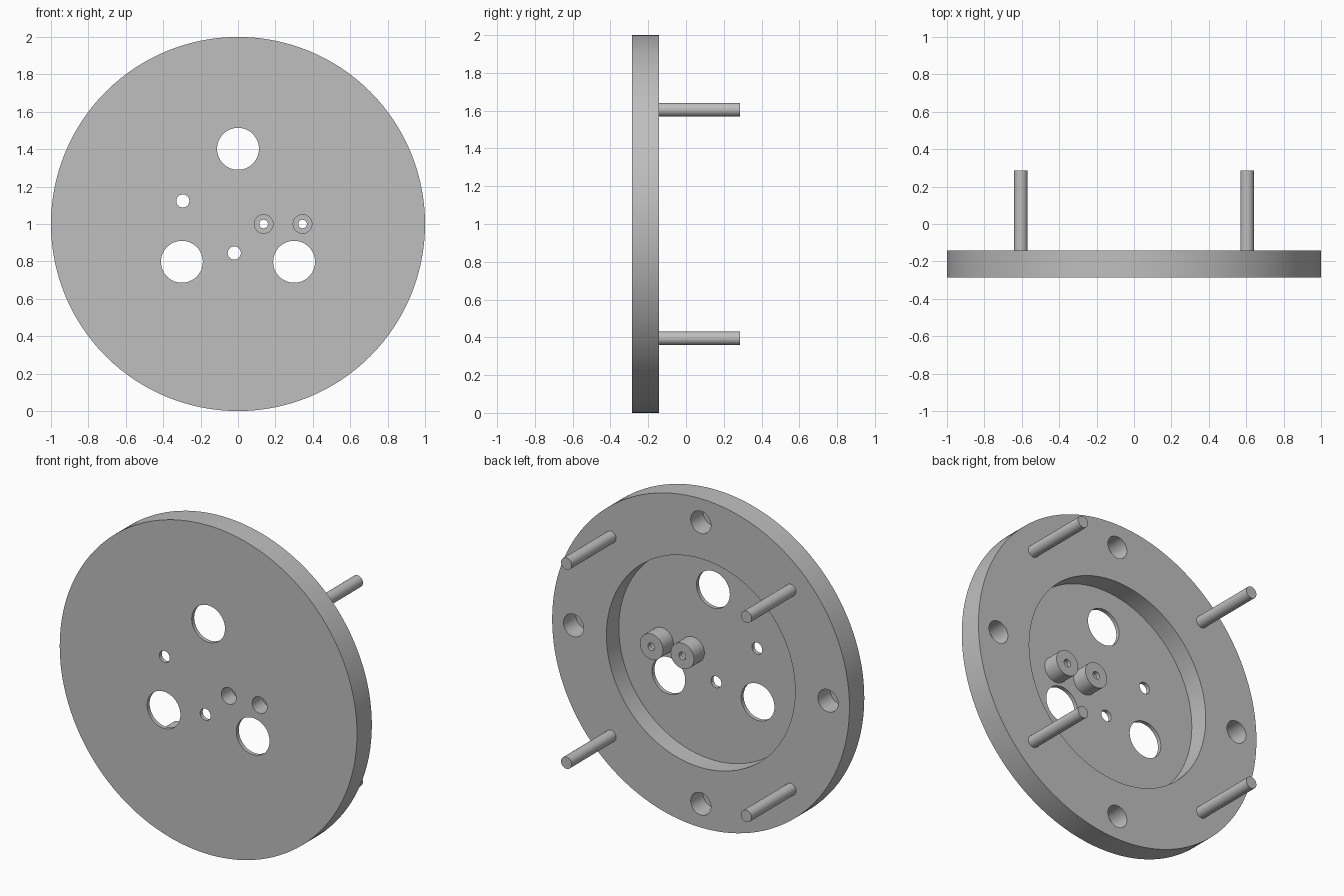
import bpy
import bmesh
from math import pi, radians, sin, cos
from mathutils import Matrix

if "Cube" in bpy.data.objects:
    bpy.data.objects.remove(bpy.data.objects["Cube"], do_unlink=True)

FRONT, BACK, TIP = -0.285, -0.142, 0.285
FLOOR = -0.261       # bottom of the rear recess
BOSS_END = -0.16
MID = 1.0            # height of the disc centre
BOLT_CIRCLE = 0.856

grey = bpy.data.materials.new("plain grey")
grey.use_nodes = True
colour = (0.52, 0.52, 0.52, 1)
grey.diffuse_color = colour
grey.node_tree.nodes["Principled BSDF"].inputs["Base Color"].default_value = colour


def cylinder(name, x, z, radius, y0, y1, sides=48):
    """Cylinder lying along y, from y0 to y1."""
    bm = bmesh.new()
    place = Matrix.Translation((x, (y0 + y1) / 2, z)) @ Matrix.Rotation(pi / 2, 4, 'X')
    bmesh.ops.create_cone(bm, cap_ends=True, segments=sides, radius1=radius,
                          radius2=radius, depth=y1 - y0, matrix=place)
    mesh = bpy.data.meshes.new(name)
    bm.to_mesh(mesh)
    bm.free()
    mesh.materials.append(grey)
    obj = bpy.data.objects.new(name, mesh)
    bpy.context.collection.objects.link(obj)
    return obj


def activate(obj):
    bpy.ops.object.select_all(action='DESELECT')
    obj.select_set(True)
    bpy.context.view_layer.objects.active = obj


def combine(target, tool, operation):
    """Apply a boolean and discard the tool."""
    tool.hide_render = True
    activate(target)
    mod = target.modifiers.new("boolean", 'BOOLEAN')
    mod.operation = operation
    mod.solver = 'EXACT'
    mod.object = tool
    bpy.ops.object.modifier_apply(modifier=mod.name)
    bpy.data.objects.remove(tool, do_unlink=True)


def drill(target, x, z, radius, y0, y1, sides=48):
    combine(target, cylinder("cutter", x, z, radius, y0, y1, sides), 'DIFFERENCE')


# Disc with a round recess in the back
plate = cylinder("round_plate", 0, MID, 1.0, FRONT, BACK, 128)
drill(plate, 0, MID, 0.635, FLOOR, 0, 96)

# Two hollow bosses, counterbored from the front
for x in (0.137, 0.345):
    combine(plate, cylinder("boss", x, MID, 0.078, FLOOR - 0.01, BOSS_END), 'UNION')
    drill(plate, x, MID, 0.05, FRONT - 0.1, BOSS_END - 0.025)
    drill(plate, x, MID, 0.023, FRONT - 0.1, 0, 32)

# Three large and two small through holes
for x, z, radius in ((0, 1.402, 0.112), (-0.3, 0.798, 0.112), (0.3, 0.798, 0.112),
                     (-0.295, 1.123, 0.035), (-0.02, 0.845, 0.035)):
    drill(plate, x, z, radius, FRONT - 0.1, 0)

# Four blind holes in the rim and four pins between them
pins = []
for i in range(4):
    a = i * pi / 2
    drill(plate, BOLT_CIRCLE * cos(a), MID + BOLT_CIRCLE * sin(a), 0.068, FLOOR, 0)
    a += pi / 4
    pins.append(cylinder("rear_pin_%d" % (i + 1), BOLT_CIRCLE * cos(a),
                         MID + BOLT_CIRCLE * sin(a), 0.036, BACK - 0.01, TIP, 40))

for obj in [plate] + pins:
    activate(obj)
    bpy.ops.object.shade_smooth_by_angle(angle=radians(30))
